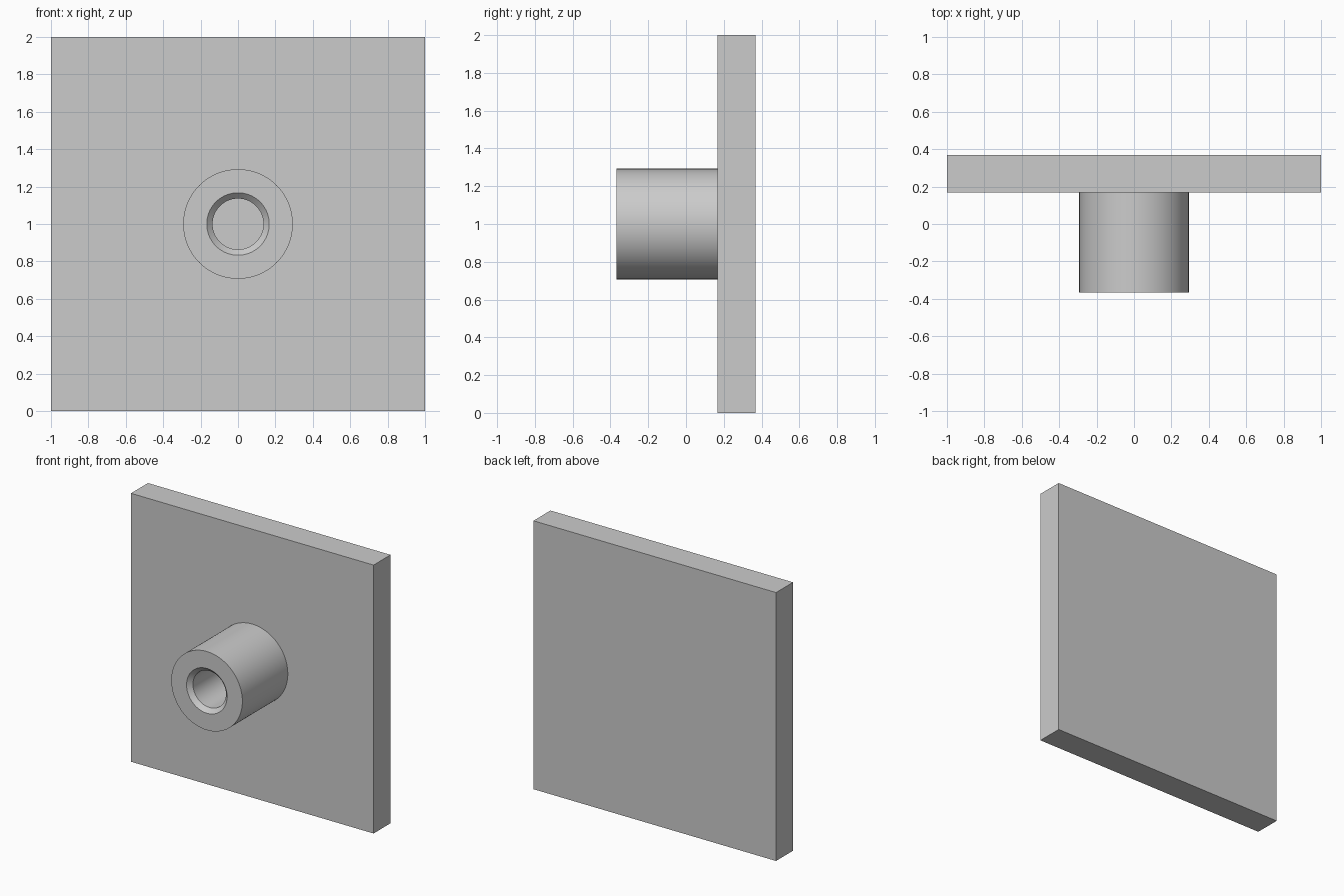
import bpy, bmesh, math
from mathutils import Matrix, Vector

cube = bpy.data.objects.get("Cube")
if cube:
    bpy.data.objects.remove(cube, do_unlink=True)

# Single grey material
grey = bpy.data.materials.new("light_grey")
grey.use_nodes = True
colour = (0.6, 0.6, 0.6, 1)
grey.diffuse_color = colour
grey.node_tree.nodes["Principled BSDF"].inputs["Base Color"].default_value = colour

FRONT, PLATE_FRONT, BACK = -0.367, 0.168, 0.368
MID_Z = 1.0


def add_object(name, bm):
    bmesh.ops.recalc_face_normals(bm, faces=bm.faces)
    mesh = bpy.data.meshes.new(name)
    bm.to_mesh(mesh)
    bm.free()
    mesh.materials.append(grey)
    obj = bpy.data.objects.new(name, mesh)
    bpy.context.collection.objects.link(obj)
    return obj


# Square plate
bm = bmesh.new()
bmesh.ops.create_cube(bm, size=1, matrix=Matrix.Translation((0, (PLATE_FRONT + BACK) / 2, MID_Z))
                      @ Matrix.Diagonal((2, BACK - PLATE_FRONT, 2, 1)))
add_object("plate", bm)

# Hollow boss with a chamfered mouth, rooted just inside the plate
OUTER, MOUTH, BORE = 0.293, 0.167, 0.136
root = PLATE_FRONT + 0.01
profile = [(OUTER, root), (OUTER, FRONT), (MOUTH, FRONT),
           (BORE, FRONT + MOUTH - BORE), (BORE, root)]
bm = bmesh.new()
verts = [bm.verts.new((r, y, MID_Z)) for r, y in profile]
edges = [bm.edges.new((verts[i - 1], verts[i])) for i in range(len(verts))]
bmesh.ops.spin(bm, geom=verts + edges, cent=(0, 0, MID_Z), axis=Vector((0, 1, 0)),
               angle=math.tau, steps=96, use_merge=True)
bmesh.ops.remove_doubles(bm, verts=bm.verts, dist=0.0001)
boss = add_object("boss", bm)

bpy.ops.object.select_all(action="DESELECT")
boss.select_set(True)
bpy.context.view_layer.objects.active = boss
bpy.ops.object.shade_smooth_by_angle(angle=math.radians(30))
